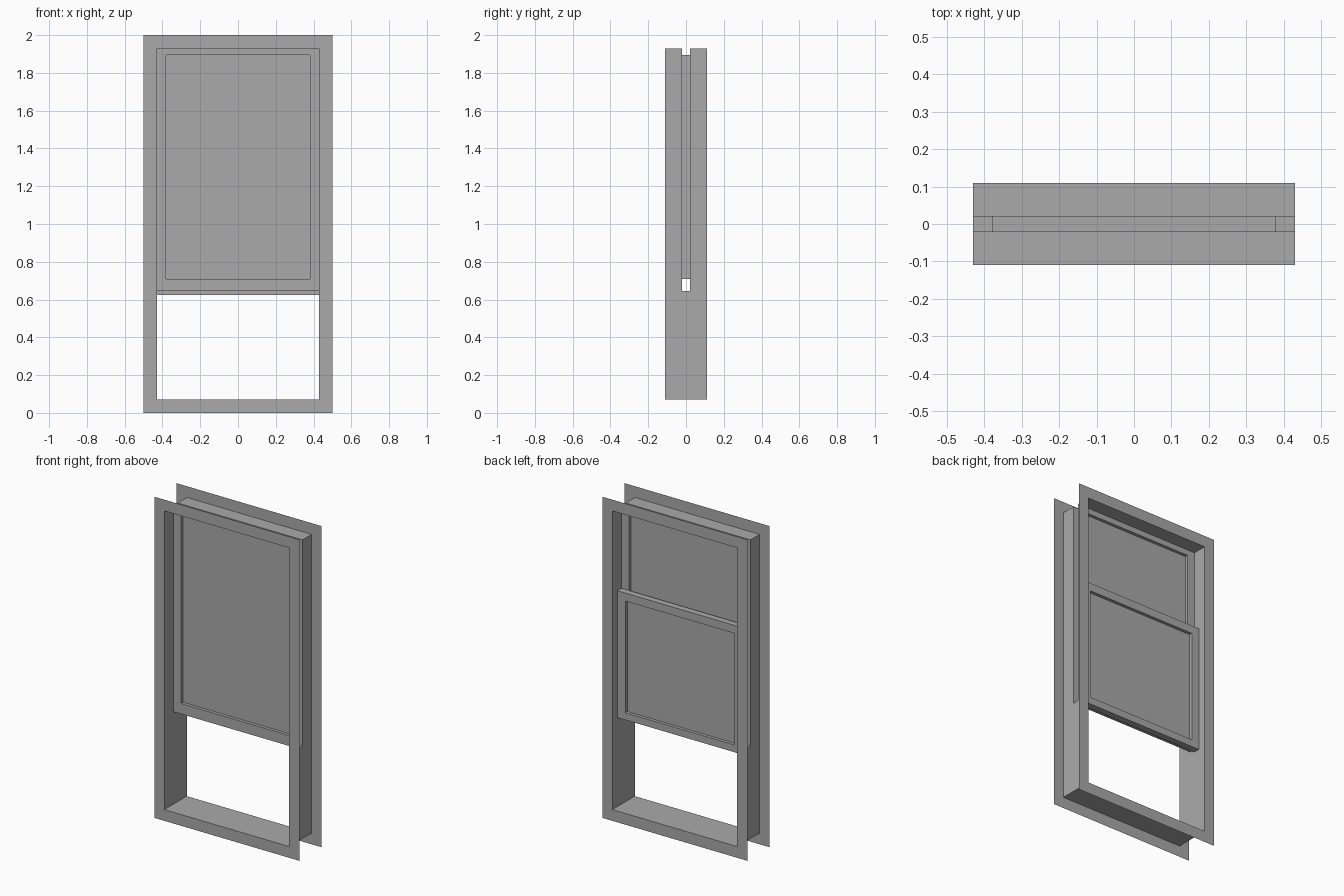
import bpy
import bmesh

if "Cube" in bpy.data.objects:
    bpy.data.objects.remove(bpy.data.objects["Cube"], do_unlink=True)

grey = bpy.data.materials.new("plain grey")
grey.use_nodes = True
colour = (0.4, 0.4, 0.4, 1)
grey.diffuse_color = colour
grey.node_tree.nodes["Principled BSDF"].inputs["Base Color"].default_value = colour

HALF_DEPTH = 0.11
SLOT = 0.02
OUTER = (-0.5, 0.5, 0, 2)           # left, right, bottom, top
OPENING = (-0.43, 0.43, 0.07, 1.93)


def corners(rect):
    x0, x1, z0, z1 = rect
    return [(x0, z0), (x1, z0), (x1, z1), (x0, z1)]


def quad(bm, pts):
    bm.faces.new([bm.verts.new(p) for p in pts])


def ring(bm, outer, inner, y, facing):
    """Flat rectangular border in the plane y, facing -y or +y."""
    o, i = corners(outer), corners(inner)
    for a in range(4):
        b = (a + 1) % 4
        pts = [(p[0], y, p[1]) for p in (o[a], o[b], i[b], i[a])]
        quad(bm, pts[::-facing] if facing > 0 else pts)


def band(bm, path, y0, y1, flip=False):
    """Wall swept along y from an open path in x and z."""
    for a, b in zip(path, path[1:]):
        pts = [(a[0], y0, a[1]), (a[0], y1, a[1]), (b[0], y1, b[1]), (b[0], y0, b[1])]
        quad(bm, pts if flip else pts[::-1])


def finish(bm, name):
    bmesh.ops.remove_doubles(bm, verts=bm.verts, dist=0.0001)
    mesh = bpy.data.meshes.new(name)
    bm.to_mesh(mesh)
    bm.free()
    mesh.materials.append(grey)
    obj = bpy.data.objects.new(name, mesh)
    bpy.context.collection.objects.link(obj)


def sash(name, outer, inner, y, edges):
    """Border on both sides, inner reveal, central pane and chosen outer edges."""
    bm = bmesh.new()
    ring(bm, outer, inner, y - SLOT, -1)
    ring(bm, outer, inner, y + SLOT, 1)
    c = corners(inner)
    band(bm, c + c[:1], y - SLOT, y + SLOT, True)
    o = corners(outer)
    for e in edges:
        band(bm, [o[e], o[(e + 1) % 4]], y - SLOT, y + SLOT)
    finish(bm, name + "_frame")
    bm = bmesh.new()
    quad(bm, [(x, y, z) for x, z in c])
    finish(bm, name + "_pane")


# Thin flat trim on both faces of the wall
for name, side in (("front_trim", -1), ("back_trim", 1)):
    bm = bmesh.new()
    ring(bm, OUTER, OPENING, side * HALF_DEPTH, side)
    finish(bm, name)

# Box lining, split by a slot where the upper sash sits
left, right, low, high = OPENING
sash_low = 0.645
bm = bmesh.new()
band(bm, [(left, sash_low), (left, low), (right, low), (right, sash_low)],
     -HALF_DEPTH, HALF_DEPTH)
for y0, y1 in ((-HALF_DEPTH, -SLOT), (SLOT, HALF_DEPTH)):
    band(bm, [(right, sash_low), (right, high), (left, high), (left, sash_low)], y0, y1)
finish(bm, "box_lining")

# Sashes: edge 0 is the bottom, edge 2 the top
sash("upper_sash", (left, right, sash_low, high), (-0.38, 0.38, 0.71, 1.895), 0, [0])
sash("lower_sash", (-0.427, right, 0.625, 1.415), (-0.375, 0.375, 0.67, 1.365), 0.042, [0, 2])
